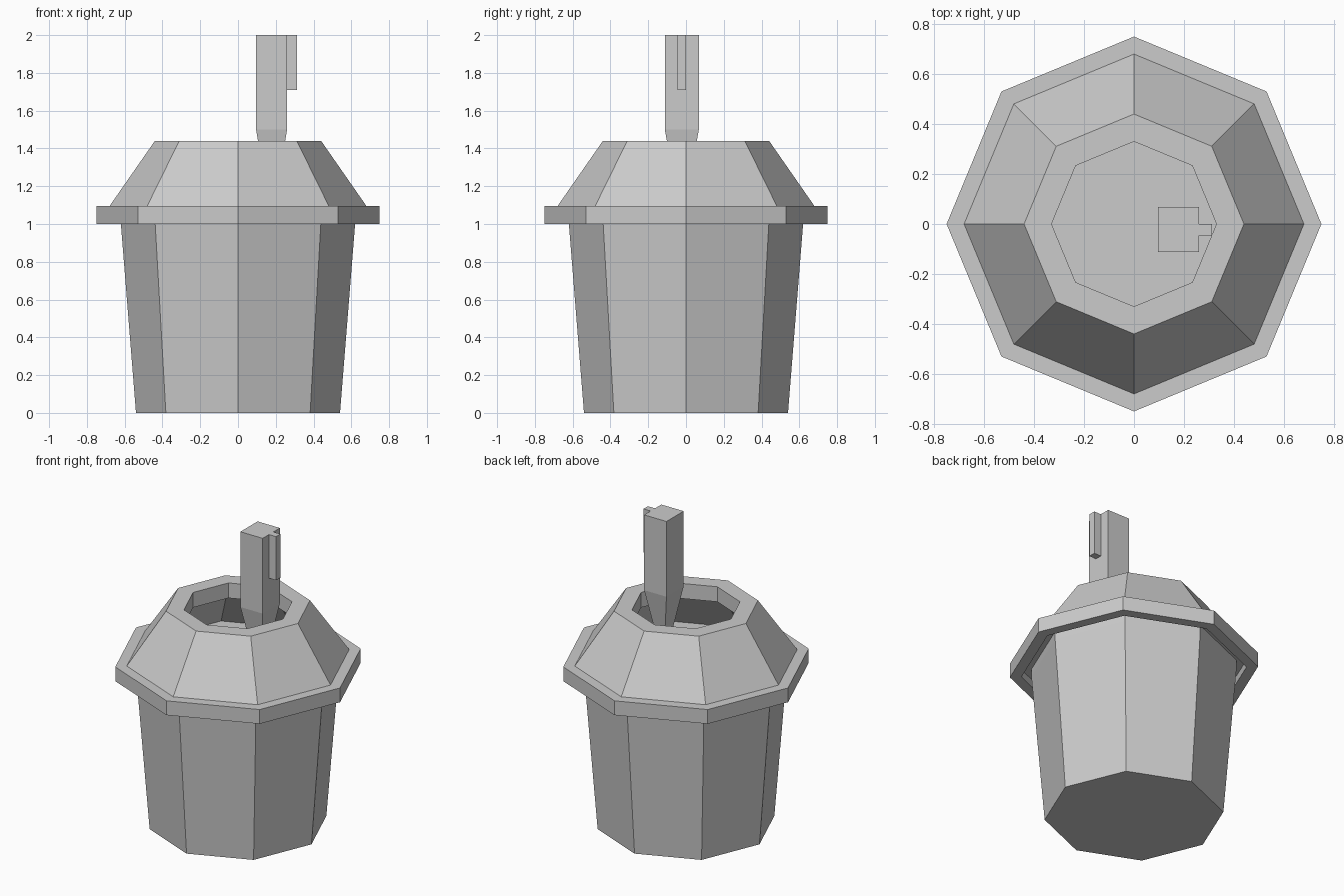
import bpy, bmesh, math

if "Cube" in bpy.data.objects:
    bpy.data.objects.remove(bpy.data.objects["Cube"])

SIDES = 8


def finish(bm, name):
    bmesh.ops.recalc_face_normals(bm, faces=bm.faces)
    me = bpy.data.meshes.new(name)
    bm.to_mesh(me)
    bm.free()
    ob = bpy.data.objects.new(name, me)
    bpy.context.collection.objects.link(ob)
    return ob


def lathe(name, profile, closed):
    """Octagonal sweep of (radius, z) points; open profiles get end caps."""
    bm = bmesh.new()
    rings = []
    for r, z in profile:
        rings.append([bm.verts.new((r * math.cos(2 * math.pi * i / SIDES),
                                    r * math.sin(2 * math.pi * i / SIDES), z))
                      for i in range(SIDES)])
    pairs = list(zip(rings, rings[1:]))
    if closed:
        pairs.append((rings[-1], rings[0]))
    else:
        bm.faces.new(rings[0])
        bm.faces.new(rings[-1])
    for a, b in pairs:
        for i in range(SIDES):
            j = (i + 1) % SIDES
            bm.faces.new((a[i], a[j], b[j], b[i]))
    return finish(bm, name)


def post(name, cx, cy, sections):
    """Rectangular post through (half_x, half_y, z) sections."""
    bm = bmesh.new()
    rings = [[bm.verts.new((cx + sx * hx, cy + sy * hy, z))
              for sx, sy in ((-1, -1), (1, -1), (1, 1), (-1, 1))]
             for hx, hy, z in sections]
    bm.faces.new(rings[0])
    bm.faces.new(rings[-1])
    for a, b in zip(rings, rings[1:]):
        for i in range(4):
            j = (i + 1) % 4
            bm.faces.new((a[i], a[j], b[j], b[i]))
    return finish(bm, name)


# Tapered cup, filled up to a flat drink surface inside the lid
lathe("cup", [(0.54, 0), (0.62, 1.0), (0.62, 1.07)], closed=False)

# Hollow domed lid with a flanged rim and an open hole on top
lathe("lid", [(0.75, 1.0), (0.75, 1.095), (0.68, 1.095), (0.44, 1.44),
              (0.33, 1.44), (0.33, 1.34), (0.39, 1.34), (0.60, 1.05),
              (0.68, 1.05), (0.68, 1.0)], closed=True)

# Square straw whose lower end tapers into the drink
post("straw", 0.178, -0.022,
     [(0.012, 0.015, 1.08), (0.082, 0.09, 1.5), (0.082, 0.09, 2.0)])

# Small tab on the side of the straw
post("straw_tab", 0.285, -0.023, [(0.027, 0.023, 1.71), (0.027, 0.023, 2.0)])
